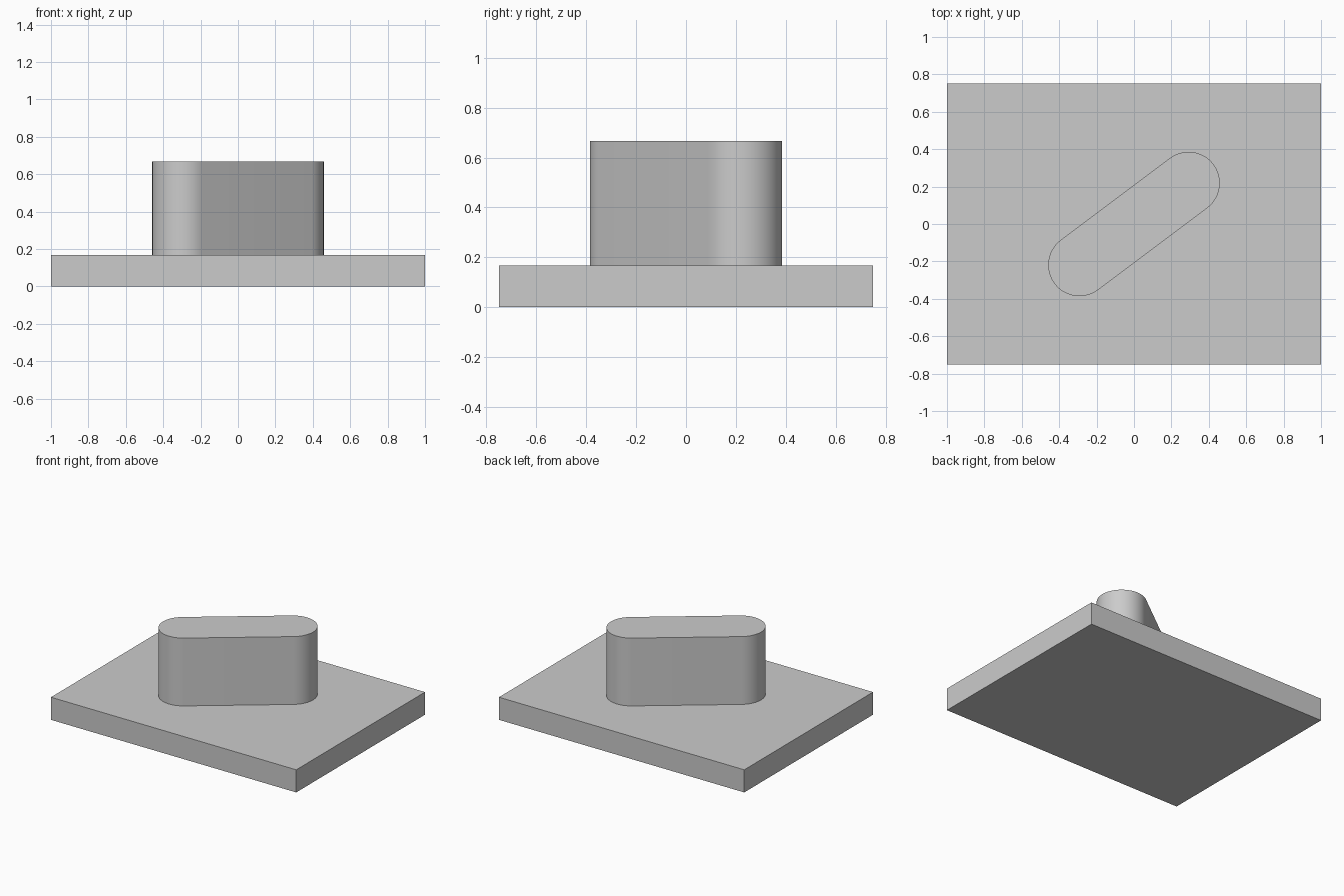
import bpy
import bmesh
from math import atan2, cos, sin, pi, radians
from mathutils import Matrix

PLATE_SIZE = (2.0, 1.5, 1 / 6)
TOP = 2 / 3
RADIUS = 1 / 6
HALF_SPAN = 0.365
ANGLE = atan2(3, 4)
ARC_STEPS = 32

cube = bpy.data.objects.get("Cube")
if cube:
    bpy.data.objects.remove(cube, do_unlink=True)

grey = bpy.data.materials.new("light_grey")
grey.use_nodes = True
colour = (0.6, 0.6, 0.6, 1)
grey.diffuse_color = colour
grey.node_tree.nodes["Principled BSDF"].inputs["Base Color"].default_value = colour


def add_part(name, bm):
    bmesh.ops.recalc_face_normals(bm, faces=bm.faces)
    mesh = bpy.data.meshes.new(name)
    bm.to_mesh(mesh)
    bm.free()
    mesh.materials.append(grey)
    part = bpy.data.objects.new(name, mesh)
    bpy.context.collection.objects.link(part)
    return part


# Flat rectangular base
bm = bmesh.new()
bmesh.ops.create_cube(bm, size=1)
bmesh.ops.scale(bm, vec=PLATE_SIZE, verts=bm.verts)
bmesh.ops.translate(bm, vec=(0, 0, PLATE_SIZE[2] / 2), verts=bm.verts)
add_part("base_plate", bm)

# Round-ended block, drawn along x, extruded, then turned on the plate
bm = bmesh.new()
outline = []
for side in (1, -1):
    for i in range(ARC_STEPS + 1):
        a = -pi / 2 + pi * i / ARC_STEPS
        outline.append(bm.verts.new((side * (HALF_SPAN + RADIUS * cos(a)),
                                     side * RADIUS * sin(a), PLATE_SIZE[2])))
floor = bm.faces.new(outline)
extruded = bmesh.ops.extrude_face_region(bm, geom=[floor], use_keep_orig=True)
top_verts = [v for v in extruded["geom"] if isinstance(v, bmesh.types.BMVert)]
bmesh.ops.translate(bm, vec=(0, 0, TOP - PLATE_SIZE[2]), verts=top_verts)
bmesh.ops.rotate(bm, matrix=Matrix.Rotation(ANGLE, 3, "Z"), verts=bm.verts)
block = add_part("rounded_block", bm)

# Smooth the curved ends, keep the rims sharp
bpy.ops.object.select_all(action="DESELECT")
block.select_set(True)
bpy.context.view_layer.objects.active = block
bpy.ops.object.shade_smooth_by_angle(angle=radians(30))
